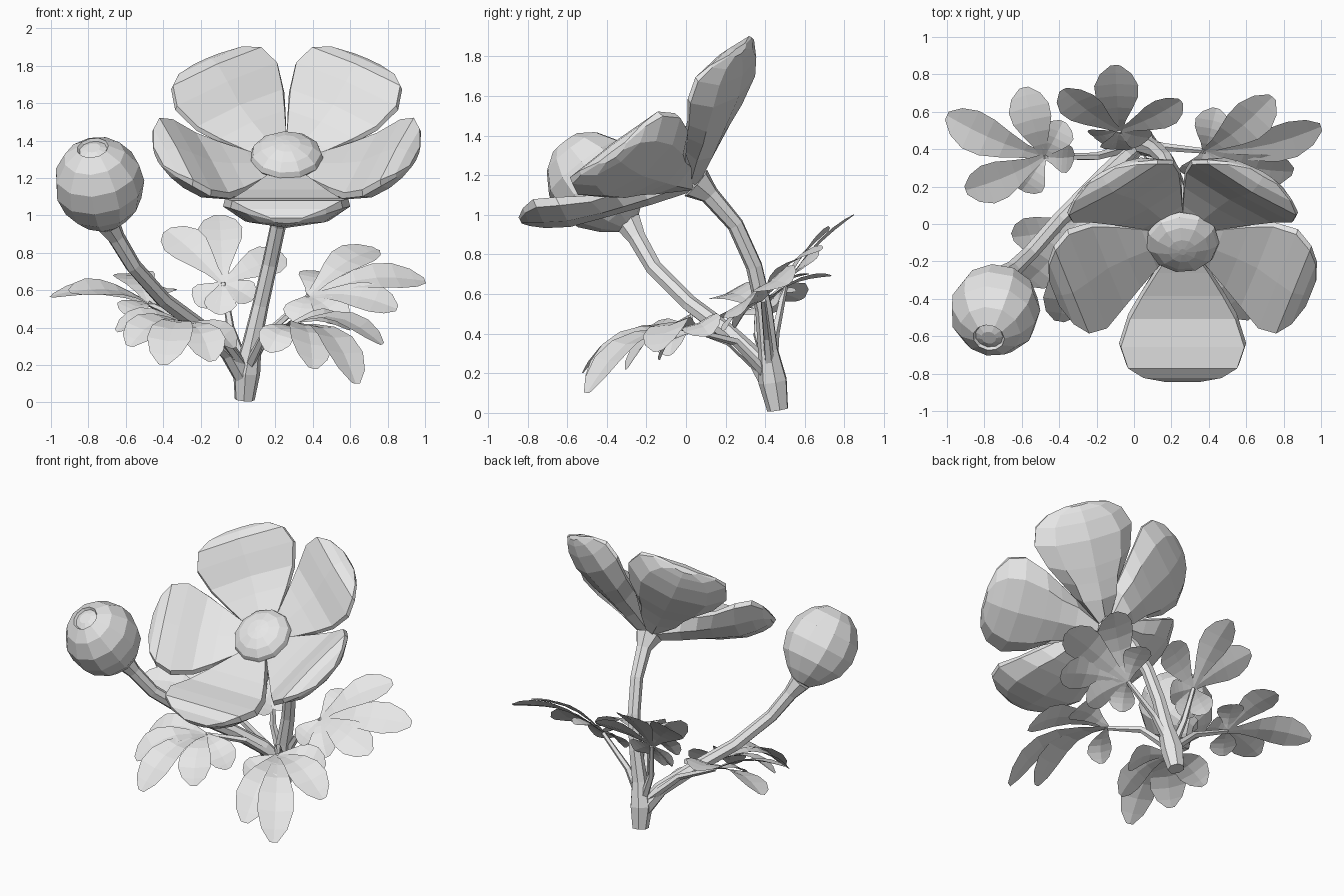
import bpy, bmesh, math
from mathutils import Vector as V

grey = bpy.data.materials.new("pale_grey")
grey.diffuse_color = (0.8, 0.8, 0.8, 1)


def finish(name, bm, closed=True):
    if closed:
        bmesh.ops.recalc_face_normals(bm, faces=bm.faces)
    me = bpy.data.meshes.new(name)
    bm.to_mesh(me)
    bm.free()
    me.materials.append(grey)
    ob = bpy.data.objects.new(name, me)
    bpy.context.collection.objects.link(ob)
    return ob


def skin(bm, rings):
    """Join closed rings of points with quads and cap both ends."""
    rows = [[bm.verts.new(p) for p in r] for r in rings]
    n = len(rows[0])
    for a, b in zip(rows, rows[1:]):
        for i in range(n):
            j = (i + 1) % n
            bm.faces.new((a[i], a[j], b[j], b[i]))
    bm.faces.new(rows[0])
    bm.faces.new(rows[-1])


def ring(c, axis, r, n):
    axis = axis.normalized()
    side = axis.cross(V((0.3, 1, 0.1))).normalized()
    up = axis.cross(side)
    return [c + r * (math.cos(a) * side + math.sin(a) * up)
            for a in (2 * math.pi * i / n for i in range(n))]


def tube(name, pts, radii, n=7):
    pts = [V(p) for p in pts]
    bm = bmesh.new()
    last = len(pts) - 1
    skin(bm, [ring(p, pts[min(i + 1, last)] - pts[max(i - 1, 0)], radii[i], n)
              for i, p in enumerate(pts)])
    return finish(name, bm)


def lathe(name, base, axis, profile, n):
    """Revolve (height, radius) pairs about an axis."""
    axis = V(axis).normalized()
    bm = bmesh.new()
    skin(bm, [ring(V(base) + axis * h, axis, r, n) for h, r in profile])
    return finish(name, bm)


# Stems
tube("flower_stem", [(0.035, 0.465, 0.015), (0.045, 0.44, 0.16), (0.075, 0.415, 0.32),
                     (0.12, 0.395, 0.52), (0.17, 0.345, 0.74), (0.215, 0.25, 0.95),
                     (0.25, 0.12, 1.1), (0.26, 0.05, 1.16)],
     [0.055, 0.075, 0.052, 0.045, 0.043, 0.043, 0.05, 0.09])
tube("bud_stem", [(0.035, 0.44, 0.13), (-0.05, 0.36, 0.27), (-0.2, 0.22, 0.4), (-0.4, 0.02, 0.55),
                  (-0.56, -0.16, 0.73), (-0.65, -0.245, 0.88), (-0.7, -0.29, 0.96)],
     [0.055, 0.05, 0.045, 0.043, 0.043, 0.047, 0.07])

# Bud with its flat tip
bud_axis = V((-0.14, -0.6, 0.78)).normalized()
lathe("bud", V((-0.745, -0.472, 1.185)) - bud_axis * 0.3, bud_axis,
      [(0, 0.06), (0.06, 0.135), (0.15, 0.21), (0.26, 0.241), (0.37, 0.228),
       (0.47, 0.165), (0.525, 0.085), (0.51, 0.075), (0.525, 0.04)], 11)

# Flower: five thick cupped petals around a tilted axis
origin = V((0.26, 0.045, 1.13))
axis = V((0, -0.6, 0.8))
front = V((0, -0.8, -0.6))
# inner radius, inner height, outer radius, outer height, half width
sections = [(0.02, 0.2, 0.02, 0.0, 0.02), (0.2, 0.235, 0.22, 0.07, 0.14),
            (0.33, 0.265, 0.33, 0.115, 0.22), (0.45, 0.305, 0.43, 0.155, 0.29),
            (0.57, 0.39, 0.6, 0.225, 0.34), (0.665, 0.45, 0.70, 0.295, 0.3),
            (0.73, 0.445, 0.755, 0.35, 0.215), (0.775, 0.42, 0.78, 0.385, 0.09)]


def petal(name, angle, scale, lift, droop):
    rad = math.cos(angle) * front + math.sin(angle) * V((1, 0, 0))
    tan = axis.cross(rad)
    bm = bmesh.new()
    rings = []
    for ri, hi, ro, ho, w in sections:
        flank = 0.85 if ri < 0.3 else 0.66
        # (side, blend from inner to outer)
        shape = [(-0.97, droop), (0, 0), (0.97, droop), (1, 0.28), (flank, 0.8),
                 (0, 1), (-flank, 0.8), (-1, 0.28)]
        rings.append([origin + rad * (ri + (ro - ri) * k) * scale
                      + axis * (hi + (ho - hi) * k + lift * ri / 0.7) + tan * w * s
                      for s, k in shape])
    skin(bm, rings)
    finish(name, bm)


for i, (scale, lift, droop) in enumerate([(1.03, 0, 0), (0.93, -0.015, 0.06), (0.945, 0.02, 0.12),
                                          (0.945, 0.02, 0.12), (0.93, -0.015, 0.06)]):
    petal("petal_%d" % (i + 1), math.radians(72 * i), scale, lift, droop)

# Domed flower centre
lathe("flower_centre", origin + axis * 0.18, axis,
      [(0, 0.16), (0.05, 0.196), (0.08, 0.185), (0.115, 0.14), (0.138, 0.075), (0.145, 0.02)], 11)


# Leaves: a stalk and a fan of rounded leaflets
def leaflet(bm, hub, tip, normal, arch):
    d = tip - hub
    side = d.cross(normal).normalized()
    up = side.cross(d).normalized()
    wide = min(0.118, 0.065 + 0.11 * d.length)
    rows = []
    for t, w in ((0, 0.15), (0.2, 0.36), (0.4, 0.68), (0.58, 0.95),
                 (0.75, 1), (0.9, 0.72), (1, 0.22)):
        c = hub + d * t + up * arch * math.sin(math.pi * t) * d.length
        rows.append([bm.verts.new(c + side * wide * w * s + up * 0.015 * abs(s) * w)
                     for s in (-1, 0, 1)])
    for a, b in zip(rows, rows[1:]):
        for i in (0, 1):
            bm.faces.new((a[i], a[i + 1], b[i + 1], b[i]))


# stalk bend, hub, facing, arch, leaflet tips
leaves = {
    "left_leaf": ((-0.2, 0.36, 0.4), (-0.48, 0.36, 0.53), (0, -0.4, 0.92), 0.1,
                  [(-1, 0.58, 0.57), (-0.59, 0.73, 0.69), (-0.38, 0.55, 0.61),
                   (-0.9, 0.18, 0.59), (-0.6, 0.18, 0.47), (-0.32, 0.36, 0.5)]),
    "back_leaf": ((-0.04, 0.45, 0.4), (-0.08, 0.5, 0.64), (0, -0.75, 0.65), 0.05,
                  [(-0.1, 0.85, 1.0), (-0.38, 0.72, 0.92), (0.25, 0.66, 0.78),
                   (-0.22, 0.47, 0.52), (0.08, 0.46, 0.55), (-0.1, 0.4, 0.47)]),
    "right_leaf": ((0.17, 0.41, 0.38), (0.38, 0.39, 0.57), (-0.1, -0.6, 0.8), 0.1,
                   [(1, 0.52, 0.65), (0.74, 0.68, 0.82), (0.44, 0.62, 0.7),
                    (0.85, 0.28, 0.5), (0.56, 0.2, 0.42), (0.31, 0.25, 0.43)]),
    "front_left_leaf": ((-0.1, 0.22, 0.36), (-0.28, 0.04, 0.42), (0, -0.36, 0.93), 0.18,
                        [(-0.65, -0.07, 0.38), (-0.58, -0.32, 0.3), (-0.4, -0.52, 0.2),
                         (-0.14, -0.3, 0.22), (-0.02, -0.08, 0.29)]),
    "front_right_leaf": ((0.14, 0.25, 0.36), (0.27, 0.06, 0.41), (0.3, -0.35, 0.9), 0.18,
                         [(0.63, -0.5, 0.1), (0.4, -0.5, 0.18), (0.77, -0.14, 0.31),
                          (0.16, -0.13, 0.27), (0.6, 0.12, 0.39)]),
}
for name, (mid, hub, normal, arch, tips) in leaves.items():
    tube(name + "_stalk", [(0.045, 0.43, 0.17), mid, hub], [0.03, 0.022, 0.015], 5)
    bm = bmesh.new()
    for tip in tips:
        leaflet(bm, V(hub), V(tip), V(normal), arch)
    finish(name, bm, closed=False)
